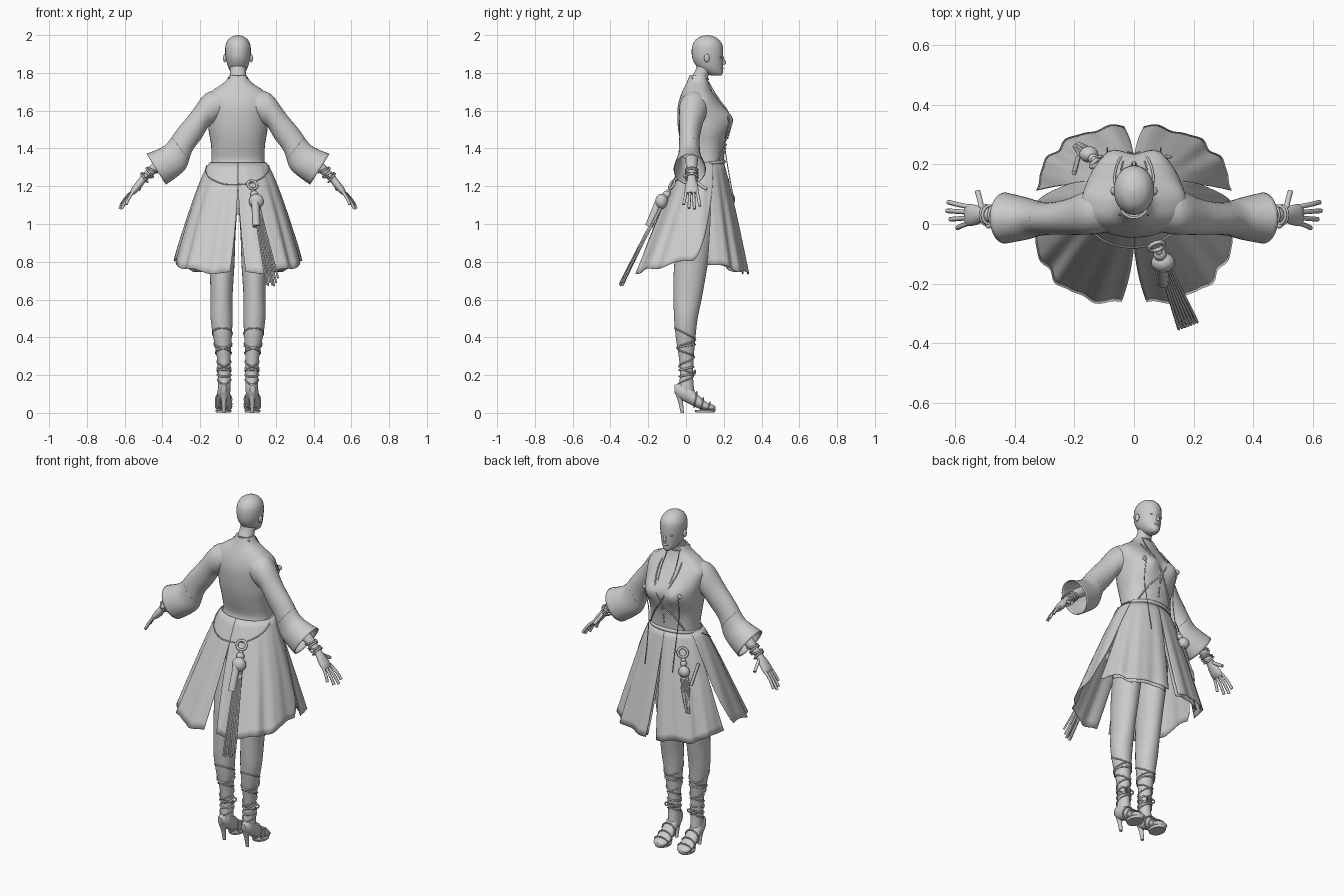
import bpy, bmesh, math, random
from math import sin, cos, pi, radians, exp, copysign
from mathutils import Vector

random.seed(4)
old = bpy.data.objects.get("Cube")
if old:
    bpy.data.objects.remove(old)

grey = bpy.data.materials.new("plain grey")
grey.use_nodes = True
COLOUR = (0.6, 0.6, 0.6, 1)
grey.diffuse_color = COLOUR
grey.node_tree.nodes["Principled BSDF"].inputs["Base Color"].default_value = COLOUR


def finish(name, bm, mirror=False, thick=0):
    bmesh.ops.recalc_face_normals(bm, faces=bm.faces)
    me = bpy.data.meshes.new(name)
    bm.to_mesh(me)
    bm.free()
    me.shade_smooth()
    me.set_sharp_from_angle(angle=radians(50))
    me.materials.append(grey)
    ob = bpy.data.objects.new(name, me)
    bpy.context.collection.objects.link(ob)
    if thick:
        mod = ob.modifiers.new("cloth", 'SOLIDIFY')
        mod.thickness = thick
        mod.offset = 0
    if mirror:
        mod = ob.modifiers.new("mirror", 'MIRROR')
        mod.use_mirror_merge = False


def skin(name, rows, closed, caps=False, **kw):
    """Faces between successive rows of points."""
    bm = bmesh.new()
    vs = [[bm.verts.new(p) for p in row] for row in rows]
    n = len(vs[0])
    for a, b in zip(vs, vs[1:]):
        for i in range(n if closed else n - 1):
            j = (i + 1) % n
            bm.faces.new((a[i], a[j], b[j], b[i]))
    if caps:
        bm.faces.new(vs[0])
        bm.faces.new(vs[-1])
    finish(name, bm, **kw)


def smooth(table, steps=4):
    """Catmull-Rom refinement of a section table."""
    out = []
    for i in range(len(table) - 1):
        a, b, c, d = (table[max(0, min(len(table) - 1, k))] for k in range(i - 1, i + 3))
        for t in (k / steps for k in range(steps)):
            out.append([q + t / 2 * (r - p + t * (2 * p - 5 * q + 4 * r - s + t * (3 * (q - r) + s - p)))
                        for p, q, r, s in zip(a, b, c, d)])
    return out + [list(table[-1])]


def circle(c, u, v, n=16):
    return [Vector(c) + Vector(u) * cos(2 * pi * i / n) + Vector(v) * sin(2 * pi * i / n) for i in range(n)]


def loft(name, rings, n=28, caps=True, **kw):
    """rings: (centre, u, v) vectors."""
    skin(name, [circle(*ring, n) for ring in rings], True, caps, **kw)


def column(name, table, **kw):
    """table: z, x, back y, front y, half width."""
    loft(name, [((x, (b + f) / 2, z), (w, 0, 0), (0, (f - b) / 2, 0))
                for z, x, b, f, w in smooth(table)], **kw)


def tube(name, pts, r, mirror=False, loop=False):
    for s in ((1, -1) if mirror else (1,)):
        label = ("left_" if s > 0 else "right_") + name if mirror else name
        cu = bpy.data.curves.new(label, 'CURVE')
        cu.dimensions = '3D'
        cu.bevel_depth = r
        cu.bevel_resolution = 2
        cu.use_fill_caps = True
        cu.resolution_u = 4
        sp = cu.splines.new('NURBS')
        sp.points.add(len(pts) - 1)
        for p, q in zip(sp.points, pts):
            p.co = (q[0] * s, q[1], q[2], 1)
        sp.order_u = min(3, len(pts))
        sp.use_cyclic_u = loop
        sp.use_endpoint_u = not loop
        cu.materials.append(grey)
        bpy.context.collection.objects.link(bpy.data.objects.new(label, cu))


def blob(name, loc, size, mirror=False):
    bm = bmesh.new()
    bmesh.ops.create_uvsphere(bm, u_segments=20, v_segments=12, radius=1)
    for v in bm.verts:
        v.co = Vector(loc) + Vector(a * b for a, b in zip(v.co, size))
    finish(name, bm, mirror)


# Head, neck and face
column("head", [(1.785, 0, .135, .186, .016), (1.80, 0, .10, .195, .034), (1.83, 0, .06, .195, .052),
                (1.87, 0, .036, .196, .063), (1.91, 0, .03, .197, .068), (1.95, 0, .035, .192, .065),
                (1.98, 0, .056, .17, .048), (1.995, 0, .085, .14, .024), (2.0, 0, .112, .114, .002)])
column("neck", [(1.70, 0, .0, .12, .07), (1.77, 0, .025, .115, .046),
                (1.82, 0, .052, .135, .042), (1.87, 0, .06, .15, .043)])
blob("nose", (0, .197, 1.853), (.01, .014, .01))
tube("nose_bridge", [(0, .19, 1.89), (0, .198, 1.87), (0, .207, 1.853)], .006)
blob("lips", (0, .19, 1.825), (.018, .009, .007))
blob("eye", (.028, .181, 1.883), (.013, .008, .006), True)
tube("brow", [(.01, .193, 1.9), (.028, .187, 1.906), (.05, .165, 1.9)], .0025, True)
blob("ear", (.07, .11, 1.878), (.009, .014, .022), True)

# Fitted top: z, back y, front y, half width
BODICE = smooth([(1.3, -.02, .2, .148), (1.34, -.006, .2, .14), (1.42, -.026, .207, .143),
                 (1.49, -.04, .225, .155), (1.56, -.046, .23, .162), (1.62, -.044, .2, .172),
                 (1.67, -.032, .165, .172), (1.71, -.016, .137, .13),
                 (1.75, .004, .12, .072), (1.785, .018, .112, .047)])


def bust(x, z):
    return .034 * exp(-((abs(x) - .085) / .055) ** 2 - ((z - 1.55) / .06) ** 2)


def chest(x, z, lift=.004):
    z, b, f, w = min(BODICE, key=lambda row: abs(row[0] - z))
    return Vector((x, (b + f) / 2 + (f - b) / 2 * (1 - (x / w) ** 2) ** .4 + bust(x, z) + lift, z))


def bodice_row(z, b, f, w):
    row = []
    for x, y, _ in circle((0, 0, 0), (w, 0, 0), (0, 1, 0), 44):
        y = copysign(abs(y) ** .8, y)
        row.append((x, (b + f) / 2 + (f - b) / 2 * y + max(0, y) * bust(x, z), z))
    return row


skin("bodice", [bodice_row(*row) for row in BODICE], True, True)
tube("neckline", [(.046, .03, 1.775)] + [chest(*p) for p in (
    (.065, 1.71), (.065, 1.66), (.05, 1.6), (.025, 1.54), (-.02, 1.48), (-.07, 1.41), (-.11, 1.34))], .004, True)
tube("collar", circle((0, .07, 1.776), (.048, 0, 0), (0, .05, -.01)), .004, loop=True)
tube("necklace", [chest(*p) for p in ((.035, 1.765), (.05, 1.68), (.03, 1.57), (0, 1.46))], .0025, True)
for k in range(5):
    blob("necklace_bead", chest(0, 1.47 - k * .022), (.005, .005, .007))
blob("chest_brooch", chest(.115, 1.56), (.014, .006, .014), True)
tube("chest_cord", [chest(.11, 1.54), chest(.1, 1.45, .006), (.09, .22, 1.3), (.09, .255, 1.12)], .0025, True)
tube("waist_sash", circle((0, .098, 1.318), (.141, 0, 0), (0, .104, .012)), .011, loop=True)

# Sleeves: upper edge, lower edge, y centre and half depth
SLEEVE = smooth([(.06, 1.71, .09, 1.56, .053, .075), (.125, 1.704, .125, 1.53, .048, .08),
                 (.18, 1.68, .158, 1.515, .036, .07), (.25, 1.585, .195, 1.455, .024, .058),
                 (.32, 1.50, .245, 1.385, .018, .052), (.375, 1.425, .275, 1.30, .018, .057),
                 (.42, 1.395, .32, 1.255, .018, .07), (.483, 1.37, .383, 1.21, .02, .084)])


def sleeve_ring(s, grow=1):
    x, z, X, Z, y, d = s
    return ((x + X) / 2, y, (z + Z) / 2), ((x - X) / 2 * grow, 0, (z - Z) / 2 * grow), (0, d * grow, 0)


loft("sleeve", [sleeve_ring(s) for s in SLEEVE], caps=False, mirror=True, thick=.004)
tube("sleeve_seam", circle(*sleeve_ring(SLEEVE[18], 1.01)), .003, True, True)

# Forearms, hands and bracelets, laid out along the arm direction
AXIS, UP = Vector((.62, 0, -.78)), Vector((.78, 0, .62))


def along(d, y=0, lift=0):
    return Vector((.5, .03 + y, 1.24)) + AXIS * d + UP * lift


SIDE = Vector((0, 1, 0))
loft("forearm_and_palm", [(along(d, 0, h), UP * a, SIDE * b) for d, h, a, b in smooth(
    [(-.16, -.03, .03, .034), (-.1, -.014, .028, .03), (0, 0, .02, .023), (.04, 0, .02, .032),
     (.08, 0, .018, .037), (.1, 0, .011, .034)])], n=20, mirror=True)
for k, reach in enumerate((.165, .195, .205, .19)):
    y = (k - 1.5) * .018
    curl = (k - 1.5) * .006
    tube("finger", [along(.08, y), along(.13, y * 1.3, .008 + curl), along(reach, y * 1.6, curl - .004)],
         .008, True)
tube("thumb", [along(.015, .015), along(.04, .05, -.012), along(.06, .08, -.016)], .009, True)
for k in range(4):
    d = -.065 + k * .02
    tube("bracelet", circle(along(d, 0, d / 8), UP * .029 + AXIS * .006 * (-1) ** k, SIDE * .032),
         .005, True, True)
blob("wrist_charm", along(-.02, -.036), (.011, .009, .011), True)


# Skirt surface: angle round the body and drop from waist to hem
def skirt(a, s, grow=1, pleat=1):
    a = radians(a)
    wave = pleat * s * (.006 * sin(a * 14 + .5) + .003 * sin(a * 23))
    rx = (.148 + .184 * s ** .8) * grow + wave
    ry = (.108 + (.178 if sin(a) > 0 else .195) * s ** .9) * grow + wave
    c, d = (copysign(abs(v) ** (1 - .22 * s), v) for v in (cos(a), sin(a)))
    return Vector((rx * c, .09 - .05 * s + ry * d,
                   1.325 - s * (.52 + .065 * abs(sin(a)) + .008 * sin(a * 9))))


def panel(name, side_top, side_hem, mid, gap, slit, grow, rows=16, cols=48):
    grid = []
    for i in range(rows + 1):
        s = i / rows
        a = side_top + (side_hem - side_top) * s
        b = mid - copysign(gap * max(0, s - slit) / (1 - slit), mid)
        grid.append([skirt(a + (b - a) * j / cols, s, grow) for j in range(cols + 1)])
    skin(name, grid, False, mirror=True, thick=.003)


panel("skirt_front", 22, 10, 90, 3, .1, 1)
panel("skirt_back", 28, 0, -90, 4, .2, 1.012)
panel("underskirt_front", 30, 22, 90, 4, .1, .9)
column("hips", [(1.05, 0, -.03, .15, .1), (1.12, 0, -.05, .17, .15),
                (1.22, 0, -.04, .18, .155), (1.31, 0, -.01, .19, .14)])

# Low-slung cord across the back
tube("hip_cord", [skirt(a, .03 + .17 * sin(pi * (a - 180) / 170), 1.04, 0)
                  for a in range(180, 351, 10)], .003)


# Hanging charms: ring, gourd and a fringe of strands
def charm(angle, s, spread, hem, lean, size):
    p = skirt(angle, s, 1.07, 0)
    out = Vector((cos(radians(angle)), sin(radians(angle)), 0))
    across = Vector((-out.y, out.x, 0))
    end = skirt(angle, hem, 1.06, 0) + out * lean
    down = (end - p).normalized()
    tube("charm_ring", circle(p, across * .026, down * .026), .007, loop=True)
    blob("charm_knot", p + down * .04, (.012, .012, .012))
    blob("gourd_top", p + down * .06, (size * .55, size * .55, size * .55))
    blob("gourd_body", p + down * .1 + out * .01, (size, size * .85, size))
    for k in range(7):
        w = across * (k - 3)
        tube("tassel_strand", [p + down * .13 + w * .005, p.lerp(end, .6) + w * .008,
                               end + w * spread + Vector((0, 0, random.uniform(-.02, .03)))], .005)
    return p, out, across, down


p, out, across, down = charm(-70, .2, .011, 1.08, .06, .04)
tube("slim_pouch", [p + down * .1 - across * .01 + out * .02, p + down * .25 - across * .025], .021)
p, out, across, down = charm(126, .17, .003, .7, 0, .032)
tube("hanging_stick", [p + down * .06 + across * .08, p + down * .18 + across * .03], .008)

# Legs: z, x, back, front, half width
LEG = [(1.12, .077, -.01, .16, .076), (.95, .085, -.04, .14, .072), (.78, .085, -.063, .114, .066),
       (.62, .087, -.066, .086, .058), (.5, .087, -.063, .062, .058), (.4, .082, -.054, .05, .049),
       (.28, .075, -.036, .04, .035), (.18, .073, -.033, .038, .033), (.11, .073, -.05, .045, .034)]
column("leg", LEG, mirror=True)


def on_leg(z, turn, grow=.002):
    z0, z1 = next((a, b) for a, b in zip(LEG, LEG[1:]) if a[0] >= z >= b[0])
    t = (z0[0] - z) / (z0[0] - z1[0])
    x, b, f, w = (m + (n - m) * t for m, n in zip(z0[1:], z1[1:]))
    return Vector((x + (w + grow) * cos(turn), (b + f) / 2 + ((f - b) / 2 + grow) * sin(turn), z))


# Laced boots: tilted top edge, crossed laces, ankle bands
tube("boot_top", [on_leg(.42 - .03 * sin(t * pi / 8), t * pi / 8) for t in range(16)], .004, True, True)
for way in (1, -1):
    tube("boot_lace", [on_leg(.39 - .24 * i / 60, pi / 2 + way * i * pi / 12)
                       for i in range(61)], .004, True)
for z in (.355, .235, .2):
    tube("ankle_band", [on_leg(z + .008 * sin(t * pi / 8), t * pi / 8) for t in range(16)], .005, True, True)
for way in (1, -1):
    tube("lace_bow", [on_leg(.215, pi / 2), on_leg(.235, pi / 2 - way * .5, .018),
                      on_leg(.2, pi / 2 - way * .6, .02), on_leg(.21, pi / 2)], .004, True)

# High-heeled shoes
loft("shoe", [((.076, y, z), (w, 0, 0), (0, 0, h)) for y, z, w, h in smooth(
    [(-.06, .125, .014, .022), (-.03, .115, .031, .042), (.02, .092, .035, .046), (.07, .056, .041, .034),
     (.11, .034, .044, .022), (.142, .027, .037, .016), (.156, .024, .018, .009)])], n=20, mirror=True)
column("heel", [(.11, .075, -.06, -.01, .024), (.06, .075, -.042, -.016, .013), (0, .075, -.028, -.01, .009)],
       mirror=True)
column("sole", [(.003, .077, .05, .152, .04), (.016, .077, .045, .157, .043)], mirror=True)
for y, z, h in ((.05, .07, .042), (.085, .046, .034), (.12, .034, .023)):
    tube("shoe_strap", circle((.076, y, z), (.043, 0, 0), (0, .008, h)), .004, True, True)
